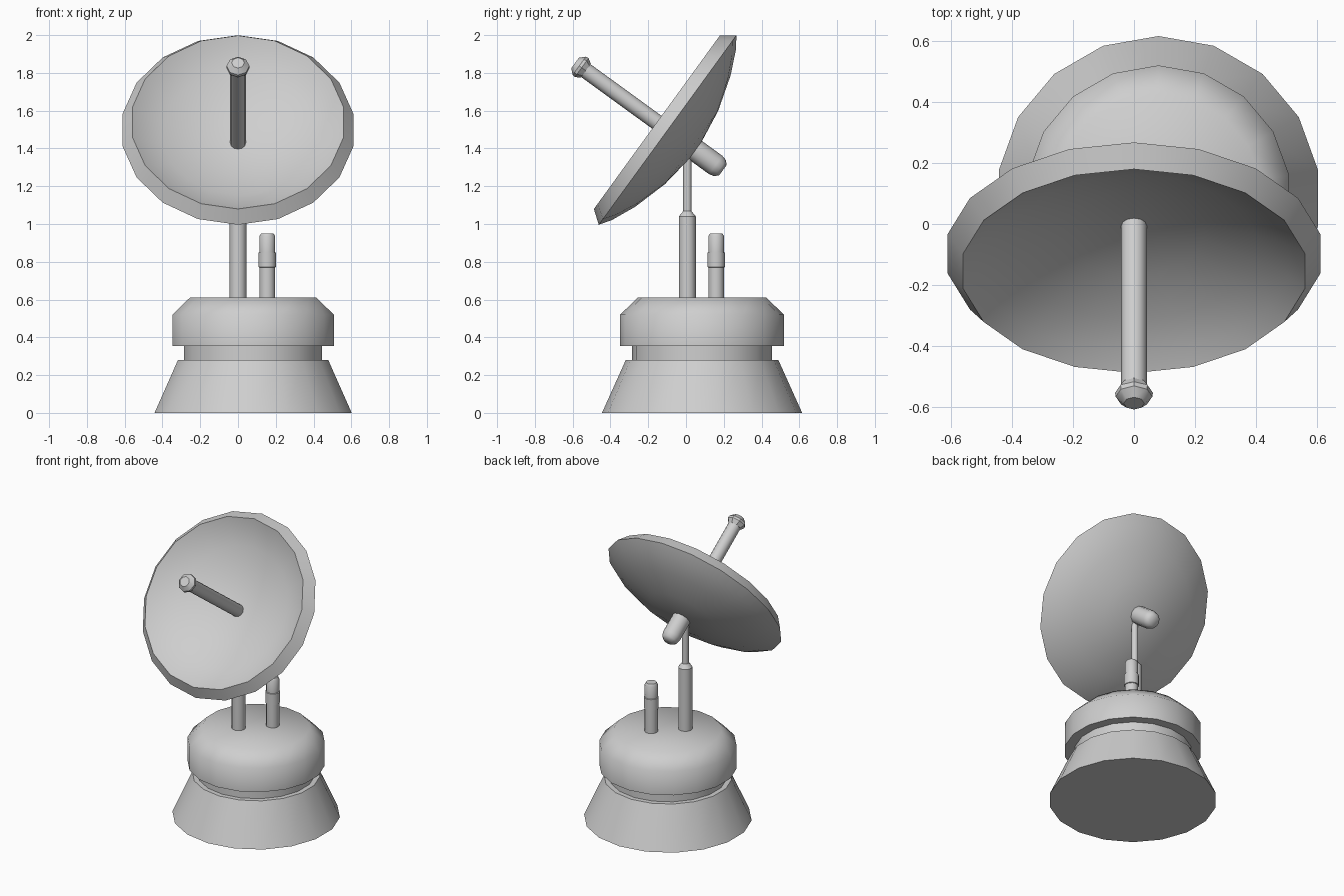
import bpy, bmesh, math
from mathutils import Matrix

if "Cube" in bpy.data.objects:
    bpy.data.objects.remove(bpy.data.objects["Cube"])

grey = bpy.data.materials.new("metal grey")
grey.diffuse_color = (0.62, 0.62, 0.62, 1)
grey.use_nodes = True
grey.node_tree.nodes["Principled BSDF"].inputs["Base Color"].default_value = grey.diffuse_color


def lathe(name, profile, sides, matrix, angle=35):
    """Turn a (radius, height) profile around local z; open ends are capped."""
    bm = bmesh.new()
    rings = []
    for r, z in profile:
        if r == 0:
            rings.append([bm.verts.new((0, 0, z))] * sides)
        else:
            steps = [math.pi / 2 + 2 * math.pi * i / sides for i in range(sides)]
            rings.append([bm.verts.new((r * math.cos(a), r * math.sin(a), z)) for a in steps])
    for low, high in zip(rings, rings[1:]):
        for i in range(sides):
            j = (i + 1) % sides
            corners = list(dict.fromkeys((low[i], low[j], high[j], high[i])))
            bm.faces.new(corners)
    if profile[0][0] > 0:
        bm.faces.new(rings[0][::-1])
    if profile[-1][0] > 0:
        bm.faces.new(rings[-1])
    bmesh.ops.recalc_face_normals(bm, faces=bm.faces)
    mesh = bpy.data.meshes.new(name)
    bm.to_mesh(mesh)
    bm.free()
    mesh.materials.append(grey)
    ob = bpy.data.objects.new(name, mesh)
    bpy.context.collection.objects.link(ob)
    ob.matrix_world = matrix
    bpy.ops.object.select_all(action='DESELECT')
    ob.select_set(True)
    bpy.context.view_layer.objects.active = ob
    bpy.ops.object.shade_smooth_by_angle(angle=math.radians(angle))
    return ob


# Base: sloped foot, recessed neck and rounded turntable
base = Matrix.Translation((0.08, 0.085, 0))
lathe("base_foot", [(0.53, 0), (0.404, 0.28)], 18, base)
lathe("base_neck", [(0.371, 0.27), (0.371, 0.36)], 18, base)
lathe("turntable", [(0.434, 0.355), (0.434, 0.52), (0.34, 0.61)], 18, base, 52)

# Mast that narrows under the dish
lathe("mast", [(0.045, 0.59), (0.045, 1.04), (0.022, 1.068), (0.022, 1.38)], 12,
      Matrix.Translation((0, 0.007, 0)))

# Short capped post with a collar
lathe("short_post", [(0.042, 0.59), (0.042, 0.77), (0.047, 0.772), (0.047, 0.848),
                     (0.042, 0.85), (0.042, 0.935), (0.033, 0.95)], 12,
      Matrix.Translation((0.155, 0.16, 0)))

# Tilted frame shared by the dish and everything on its axis
tilt = Matrix.Translation((0, -0.0975, 1.4975)) @ Matrix.Rotation(math.radians(54), 4, 'X')

# Thick dish shell: back surface, rim, hollow front
lathe("dish", [(0, -0.19), (0.24, -0.157), (0.43, -0.1), (0.558, -0.042), (0.62, 0),
               (0.5675, 0.07), (0.515, 0.03), (0.405, -0.028), (0.233, -0.085),
               (0, -0.12)], 18, tilt)

# Feed arm in front, its flared tip, and the rounded housing behind
lathe("feed_arm", [(0.042, -0.15), (0.042, 0.555)], 12, tilt)
lathe("feed_tip", [(0.045, 0.535), (0.062, 0.562), (0.06, 0.578), (0.034, 0.605)], 8, tilt)
lathe("rear_housing", [(0.032, -0.362), (0.052, -0.345), (0.06, -0.315), (0.06, -0.15)],
      12, tilt, 50)
